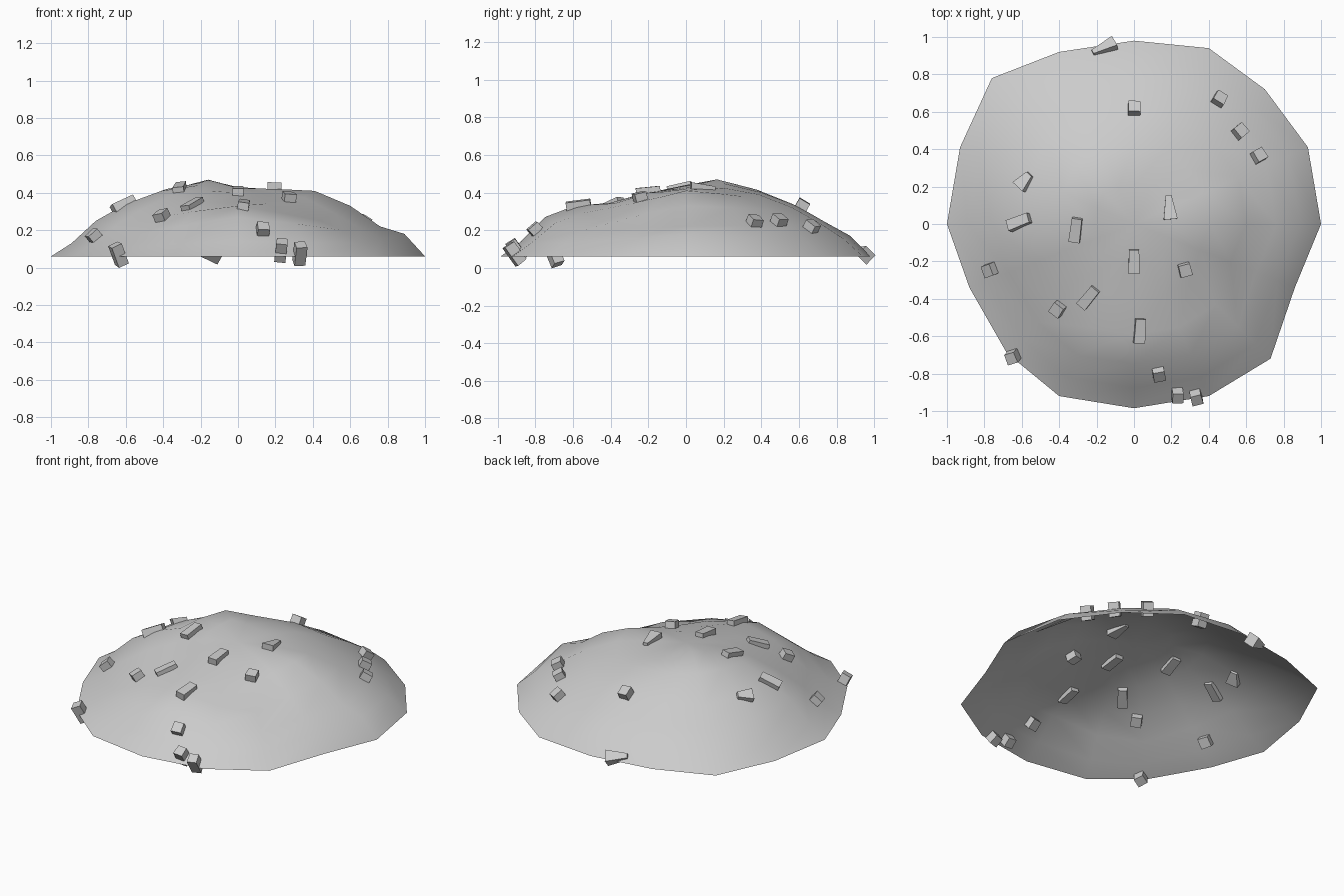
import bpy
import bmesh
from math import radians
from mathutils import Matrix, Vector
from mathutils.bvhtree import BVHTree

cube = bpy.data.objects.get("Cube")
if cube:
    bpy.data.objects.remove(cube)

grey = bpy.data.materials.new("stone grey")
grey.use_nodes = True
colour = (0.6, 0.6, 0.6, 1)
grey.diffuse_color = colour
grey.node_tree.nodes["Principled BSDF"].inputs["Base Color"].default_value = colour


def make_object(name, bm):
    mesh = bpy.data.meshes.new(name)
    bm.to_mesh(mesh)
    obj = bpy.data.objects.new(name, mesh)
    bpy.context.collection.objects.link(obj)
    mesh.materials.append(grey)
    return obj


# Mound outline, counter-clockwise from +x
rim = [(1, 0), (.93, .41), (.7, .72), (.4, .94), (0, .98), (-.4, .92),
       (-.76, .78), (-.93, .41), (-1, 0), (-.88, -.34), (-.68, -.69),
       (-.4, -.92), (0, -.985), (.4, -.92), (.73, -.72), (.86, -.34)]
rim_height, crown_height = .06, .425

# Mound heights along eight directions, from the rim inwards
rings = [.89, .76, .6, .41, .21]
slopes = [(.18, .22, .33, .41, .42), (.14, .23, .31, .38, .42),
          (.17, .24, .33, .40, .43), (.14, .22, .31, .43, .47),
          (.13, .25, .34, .41, .44), (.11, .18, .27, .36, .41),
          (.14, .27, .33, .345, .40), (.13, .20, .25, .34, .40)]

bm = bmesh.new()
loops = [[bm.verts.new((x, y, rim_height)) for x, y in rim]]
for ring, scale in enumerate(rings):
    loop = []
    for i, (x, y) in enumerate(rim):
        before = slopes[i // 2][ring]
        after = slopes[(i + 1) // 2 % len(slopes)][ring]
        loop.append(bm.verts.new((x * scale, y * scale, (before + after) / 2)))
    loops.append(loop)
crown = bm.verts.new((0, 0, crown_height))
count = len(rim)
for outer, inner in zip(loops, loops[1:]):
    for i in range(count):
        j = (i + 1) % count
        bm.faces.new((outer[i], outer[j], inner[j], inner[i]))
for i in range(count):
    bm.faces.new((loops[-1][i], loops[-1][(i + 1) % count], crown))
for face in bm.faces:
    face.smooth = True
bm.normal_update()
surface = BVHTree.FromBMesh(bm)
make_object("mound", bm)
bm.free()

# Scattered stones: full sizes and how much the far end narrows
kinds = {"block": ((.065, .065, .09), .95),
         "tall": ((.06, .06, .12), .95),
         "slab": ((.06, .13, .06), .9),
         "chip": ((.08, .09, .07), .5),
         "wedge": ((.075, .13, .07), .4)}
stones = [("wedge", -.16, .935, 115), ("block", 0, .61, 0),
          ("block", .45, .66, -30), ("block", .56, .49, 40),
          ("block", .66, .36, 30), ("chip", -.58, .23, -40),
          ("slab", -.61, .01, -72), ("slab", -.31, -.03, -8),
          ("wedge", .19, .09, 5), ("slab", 0, -.2, 0),
          ("block", .27, -.24, 15), ("slab", -.24, -.39, -40),
          ("block", -.4, -.45, -35), ("block", -.76, -.24, 20),
          ("tall", -.64, -.7, 20), ("slab", .03, -.57, -3),
          ("block", .13, -.79, 10), ("tall", .23, -.9, 0),
          ("tall", .33, -.91, 15)]

for number, (kind, x, y, turn) in enumerate(stones):
    size, narrow = kinds[kind]
    spot, normal, _, _ = surface.ray_cast(Vector((x, y, 1)), Vector((0, 0, -1)))
    bm = bmesh.new()
    bmesh.ops.create_cube(bm, size=1)
    for v in bm.verts:
        if v.co.y > 0:
            v.co.x *= narrow
            v.co.z *= narrow
    tilt = Vector((0, 0, 1)).rotation_difference(normal).to_matrix().to_4x4()
    place = (Matrix.Translation(spot) @ tilt @ Matrix.Rotation(radians(turn), 4, "Z")
             @ Matrix.Diagonal((*size, 1)))
    bmesh.ops.transform(bm, matrix=place, verts=bm.verts)
    make_object(f"stone_{number + 1}", bm)
    bm.free()
